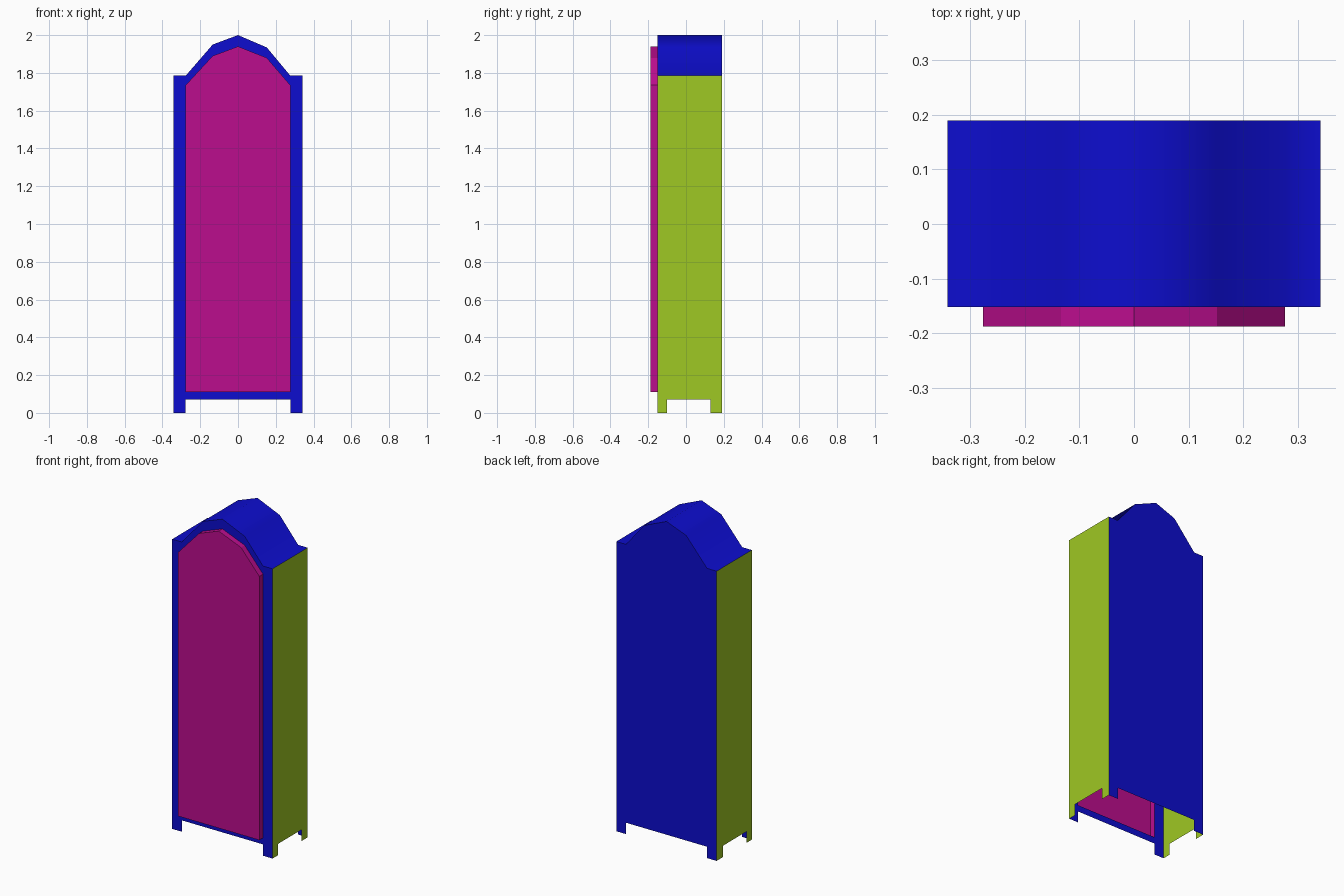
import bpy
import math

cube = bpy.data.objects.get("Cube")
if cube:
    bpy.data.objects.remove(cube)


def material(name, color):
    m = bpy.data.materials.new(name)
    m.use_nodes = True
    m.diffuse_color = (*color, 1)
    m.node_tree.nodes["Principled BSDF"].inputs["Base Color"].default_value = (*color, 1)
    return m


blue = material("cabinet blue", (0.004, 0.004, 0.62))
lime = material("side lime", (0.345, 0.58, 0.017))
magenta = material("door magenta", (0.5, 0.004, 0.27))


def part(name, polygons, mat):
    """Sheet object from polygons, sharing coincident corners."""
    verts = list(dict.fromkeys(p for poly in polygons for p in poly))
    index = {p: i for i, p in enumerate(verts)}
    mesh = bpy.data.meshes.new(name)
    mesh.from_pydata(verts, [], [[index[p] for p in poly] for poly in polygons])
    mesh.materials.append(mat)
    obj = bpy.data.objects.new(name, mesh)
    bpy.context.collection.objects.link(obj)
    return obj


def at_y(outline, y):
    return [(x, y, z) for x, z in outline]


def strip(outline, y0, y1):
    """Quads joining an outline at y0 to the same outline at y1."""
    return [[(a[0], y0, a[1]), (b[0], y0, b[1]), (b[0], y1, b[1]), (a[0], y1, a[1])]
            for a, b in zip(outline, outline[1:])]


FRONT, BACK, DOOR = -0.152, 0.19, -0.188
W, IN, RAIL, EAVE = 0.342, 0.277, 0.07, 1.785

# Outlines run from the bottom middle, up the -x side, over the arch and down
arch = [(-W, EAVE), (-IN, EAVE), (-0.134, 1.95), (0, 2),
        (0.152, 1.935), (IN, EAVE), (W, EAVE)]
outer = [(0, RAIL), (-IN, RAIL), (-IN, 0), (-W, 0), *arch,
         (W, 0), (IN, 0), (IN, RAIL), (0, RAIL)]
door = [(0, 0.11), (-IN, 0.11), (-IN, 1.735), (-0.134, 1.89), (0, 1.94),
        (0.152, 1.88), (IN, 1.735), (IN, 0.11), (0, 0.11)]

# Front frame with an arched opening, in two halves
ridge, peak = outer.index((0, 2)), door.index((0, 1.94))
halves = [outer[:ridge + 1] + door[peak::-1],
          outer[ridge:] + door[:peak - 1:-1]]
part("front_frame", [at_y(h[::-1], FRONT) for h in halves], blue)

# Back panel with feet
part("back_panel", [at_y(outer[:-1], BACK)], blue)

# Arched roof
roof = part("roof", strip(arch, FRONT, BACK), blue)
bpy.ops.object.select_all(action="DESELECT")
roof.select_set(True)
bpy.context.view_layer.objects.active = roof
bpy.ops.object.shade_smooth_by_angle(angle=math.radians(60))

# Side panels with feet
side = [(FRONT, 0), (-0.10, 0), (-0.10, RAIL), (0.13, RAIL), (0.13, 0),
        (BACK, 0), (BACK, EAVE), (FRONT, EAVE)]
for name, x, order in (("left_side", W, 1), ("right_side", -W, -1)):
    part(name, [[(x, y, z) for y, z in side[::order]]], lime)

# Raised door: front face and rim, open towards the hollow interior
part("door", [at_y(door[:0:-1], DOOR)] + strip(door, DOOR, FRONT), magenta)
